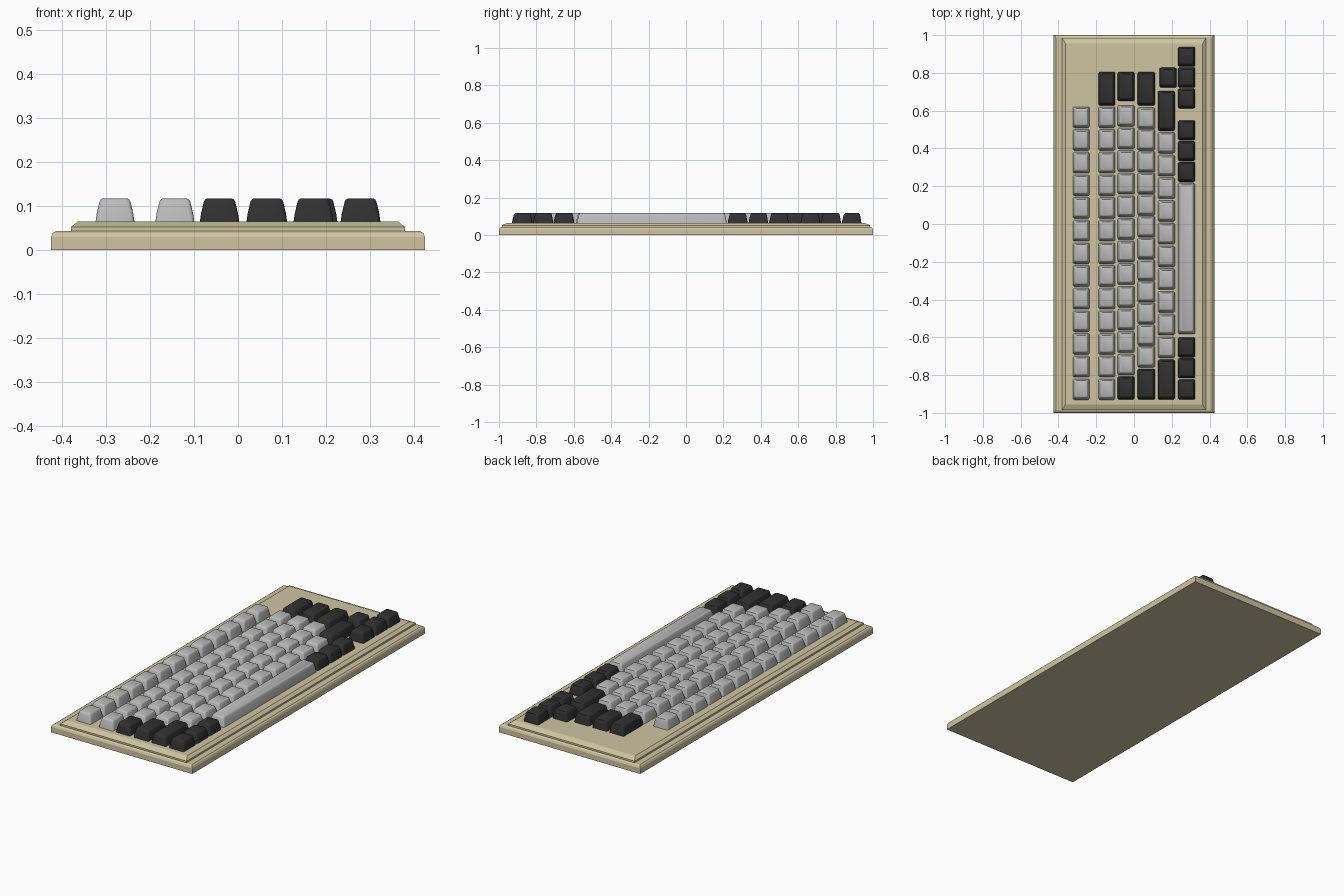
import bpy, bmesh, math

if "Cube" in bpy.data.objects:
    bpy.data.objects.remove(bpy.data.objects["Cube"])


def material(name, rgb):
    m = bpy.data.materials.new(name)
    m.diffuse_color = (*rgb, 1)
    m.use_nodes = True
    m.node_tree.nodes["Principled BSDF"].inputs["Base Color"].default_value = m.diffuse_color
    return m


BEIGE = material("beige_plastic", (0.63, 0.56, 0.36))
DARK = material("dark_plastic", (0.03, 0.03, 0.03))
GREY = material("grey_plastic", (0.5, 0.5, 0.5))


def rounded_rect(hx, hy, r, seg):
    """Outline points of a rectangle with rounded corners."""
    if seg == 0:
        return [(hx, hy), (-hx, hy), (-hx, -hy), (hx, -hy)]
    pts = []
    for q, (sx, sy) in enumerate([(1, 1), (-1, 1), (-1, -1), (1, -1)]):
        for i in range(seg + 1):
            a = math.pi / 2 * (q + i / seg)
            pts.append((sx * (hx - r) + r * math.cos(a),
                        sy * (hy - r) + r * math.sin(a)))
    return pts


def loft(name, cx, cy, rings, mat, r=0, seg=0):
    """Stack of rectangles (half x, half y, z, y shift) skinned into a solid."""
    bm = bmesh.new()
    loops = [[bm.verts.new((x, y + dy, z)) for x, y in rounded_rect(hx, hy, r, seg)]
             for hx, hy, z, dy in rings]
    n = len(loops[0])
    for a, b in zip(loops, loops[1:]):
        for i in range(n):
            j = (i + 1) % n
            bm.faces.new((a[i], a[j], b[j], b[i]))
    bm.faces.new(loops[0][::-1])
    bm.faces.new(loops[-1])
    me = bpy.data.meshes.new(name)
    bm.to_mesh(me)
    bm.free()
    me.materials.append(mat)
    ob = bpy.data.objects.new(name, me)
    ob.location = (cx, cy, 0)
    bpy.context.collection.objects.link(ob)
    return ob


# Case: lower slab with eased top edge, and raised key plate
loft("case_base", 0, 0, [(0.425, 1.0, 0, 0), (0.425, 1.0, 0.029, 0),
                         (0.421, 0.996, 0.038, 0), (0.414, 0.988, 0.043, 0)], BEIGE)
loft("key_plate", 0, 0, [(0.38, 0.985, 0.04, 0), (0.38, 0.985, 0.052, 0),
                         (0.363, 0.955, 0.065, 0)], BEIGE)

# Keycap profile: (inset, z, shift of the ring towards +y)
CAP = [(0, 0.062, 0), (0.003, 0.083, 0.0005), (0.007, 0.1, 0.001),
       (0.0095, 0.11, 0.0015), (0.012, 0.1145, 0.002), (0.0155, 0.1165, 0.002)]


def key(name, x0, x1, y0, y1, mat):
    hx, hy = abs(x1 - x0) / 2, abs(y1 - y0) / 2
    rings = [(hx - i, hy - i, z, dy) for i, z, dy in CAP]
    ob = loft(name, (x0 + x1) / 2, (y0 + y1) / 2, rings, mat, 0.009, 3)
    for p in ob.data.polygons:
        p.use_smooth = True
    ob.data.set_sharp_from_angle(angle=math.radians(35))


# Rows: x range, grey keys (first centre, last centre, count), dark keys (y ranges)
ROWS = [
    ("function", -0.324, -0.235, (0.565, -0.875, 13), []),
    ("number", -0.188, -0.099, (0.565, -0.875, 13), [(0.805, 0.627)]),
    ("upper", -0.087, 0.003, (0.573, -0.745, 12), [(0.805, 0.65), (-0.806, -0.93)]),
    ("home", 0.019, 0.112, (0.56, -0.703, 12), [(0.805, 0.627), (-0.766, -0.93)]),
    ("lower", 0.126, 0.217, (0.43, -0.653, 10), [(0.705, 0.493), (-0.718, -0.93)]),
    ("bottom", 0.233, 0.324, None,
     [(0.938, 0.833), (0.829, 0.722), (0.717, 0.612), (0.549, 0.444), (0.439, 0.334),
      (0.329, 0.223), (-0.6, -0.706), (-0.71, -0.817), (-0.822, -0.93)]),
]
for row, x0, x1, greys, darks in ROWS:
    if greys:
        first, last, n = greys
        for i in range(n):
            c = first + (last - first) * i / (n - 1)
            key(f"{row}_row_key_{i + 1}", x0, x1, c - 0.056, c + 0.056, GREY)
    for i, (a, b) in enumerate(darks):
        key(f"{row}_row_dark_key_{i + 1}", x0, x1, b, a, DARK)

# Single offset dark key and the long space bar
key("arrow_key", 0.135, 0.226, 0.722, 0.828, DARK)
key("space_bar", 0.233, 0.324, -0.583, 0.217, GREY)
